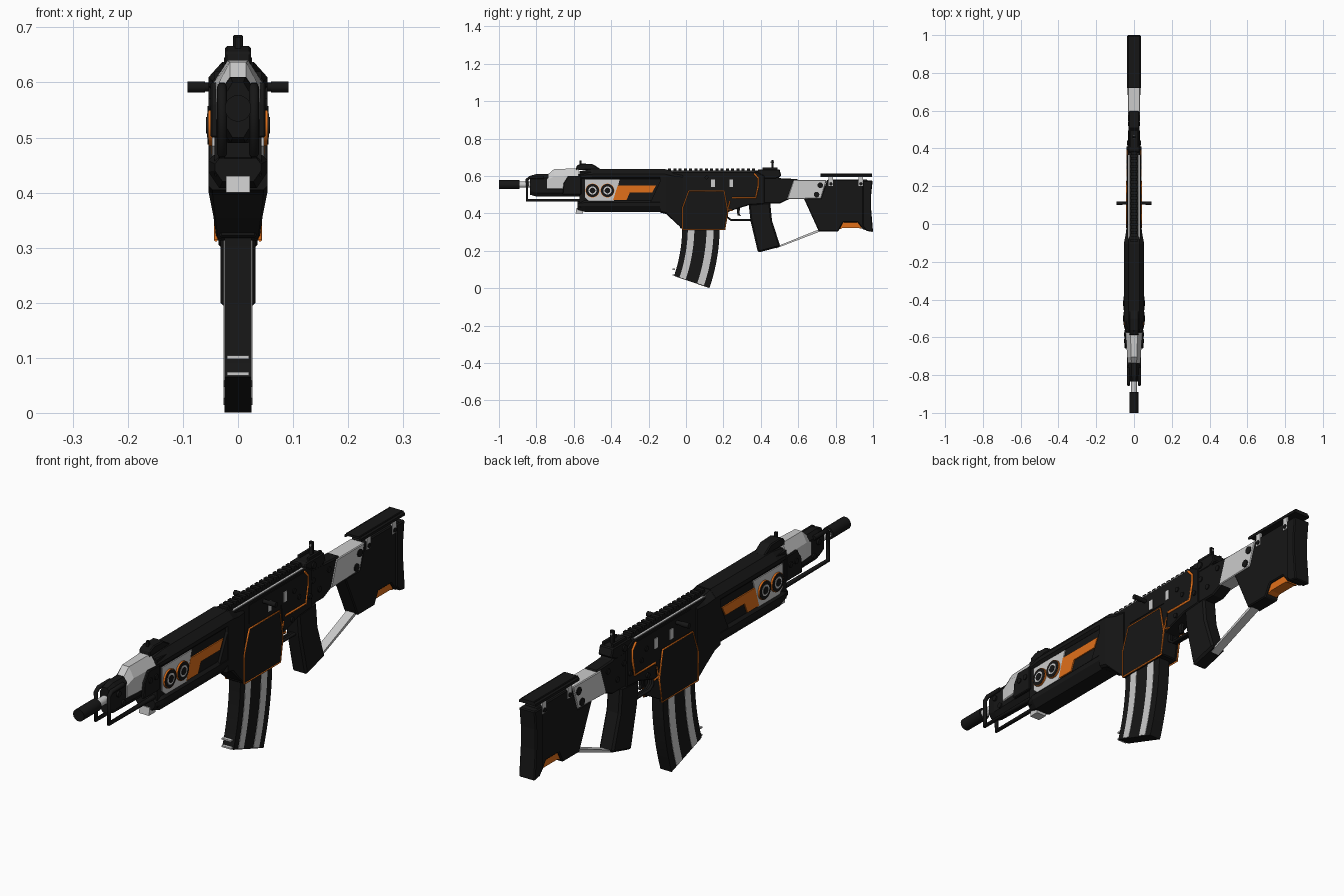
import bpy, bmesh, math
from mathutils import Matrix


def material(name, rgb):
    m = bpy.data.materials.new(name)
    m.diffuse_color = (*rgb, 1)
    return m


BLACK = material("black", (0.008, 0.008, 0.008))
ORANGE = material("orange", (0.75, 0.16, 0.01))
GREY = None


def finish(bm, name, mat, mirror=False, bevel=0, smooth=False):
    bmesh.ops.recalc_face_normals(bm, faces=bm.faces)
    me = bpy.data.meshes.new(name)
    bm.to_mesh(me)
    bm.free()
    if smooth:
        me.polygons.foreach_set("use_smooth", [True] * len(me.polygons))
        me.set_sharp_from_angle(angle=math.radians(35))
    ob = bpy.data.objects.new(name, me)
    bpy.context.collection.objects.link(ob)
    if mat:
        me.materials.append(mat)
    if bevel:
        b = ob.modifiers.new("bevel", 'BEVEL')
        b.width, b.segments, b.limit_method = bevel, 1, 'ANGLE'
    if mirror:
        ob.modifiers.new("mirror", 'MIRROR').use_bisect_axis[0] = False
    return ob


def loft(name, rings, mat=BLACK, mirror=False, bevel=0):
    """Skin between rings with equal point counts, capped at both ends."""
    bm = bmesh.new()
    vs = [[bm.verts.new(p) for p in r] for r in rings]
    n = len(vs[0])
    for a, b in zip(vs, vs[1:]):
        for i in range(n):
            bm.faces.new((a[i], a[(i + 1) % n], b[(i + 1) % n], b[i]))
    bm.faces.new(vs[0])
    bm.faces.new(vs[-1])
    return finish(bm, name, mat, mirror, bevel)


def plate(name, pts, x0, x1=None, mat=BLACK, bevel=0):
    """Side profile (y, z): centred slab of half width x0, or a mirrored pair x0..x1."""
    a, b = (-x0, x0) if x1 is None else (x0, x1)
    return loft(name, [[(x, y, z) for y, z in pts] for x in (a, b)], mat, x1 is not None, bevel)


def box(name, y0, y1, z0, z1, x0, x1=None, mat=BLACK, bevel=0):
    return plate(name, [(y0, z0), (y1, z0), (y1, z1), (y0, z1)], x0, x1, mat, bevel)


def ring(y, w, z0, z1, top, bot):
    """Chamfered cross-section at y; top and bot are (dx, dz) chamfers."""
    h = [(w - bot[0], z0), (w, z0 + bot[1]), (w, z1 - top[1]), (w - top[0], z1)]
    return [(x, y, z) for x, z in h] + [(-x, y, z) for x, z in reversed(h)]


def cyl(name, axis, a, b, p, r, mat=BLACK, mirror=False, n=24):
    """Cylinder from a to b along 'X' (p = y, z) or 'Y' (p = x, z)."""
    bm = bmesh.new()
    bmesh.ops.create_cone(bm, cap_ends=True, segments=n, radius1=r, radius2=r, depth=b - a)
    m = (a + b) / 2
    loc = (m, *p) if axis == 'X' else (p[0], m, p[1])
    rot = Matrix.Rotation(math.pi / 2, 4, 'Y' if axis == 'X' else 'X')
    bmesh.ops.transform(bm, matrix=Matrix.Translation(loc) @ rot, verts=bm.verts)
    return finish(bm, name, mat, mirror, 0, True)


def tube(name, pts, xs, r, mat=BLACK):
    """Thin pipe along a (y, z) path, repeated at each x."""
    cu = bpy.data.curves.new(name, 'CURVE')
    cu.dimensions, cu.bevel_depth, cu.bevel_resolution = '3D', r, 1
    cu.use_fill_caps = True
    for x in xs:
        s = cu.splines.new('POLY')
        s.points.add(len(pts) - 1)
        for q, (y, z) in zip(s.points, pts):
            q.co = (x, y, z, 1)
    if mat:
        cu.materials.append(mat)
    bpy.context.collection.objects.link(bpy.data.objects.new(name, cu))


# Barrel and muzzle
cyl("barrel", 'Y', -0.92, -0.55, (0, 0.553), 0.016, GREY)
cyl("muzzle", 'Y', -1.0, -0.89, (0, 0.553), 0.024)
cyl("muzzle_bore", 'Y', -1.0005, -0.98, (0, 0.553), 0.014)
loft("front_block", [ring(-0.835, 0.022, 0.50, 0.60, (.012, .02), (.012, .02)),
                     ring(-0.80, 0.027, 0.49, 0.61, (.014, .02), (.014, .02)),
                     ring(-0.57, 0.033, 0.49, 0.61, (.014, .02), (.014, .02))])
tube("front_loop", [(-0.76, 0.592), (-0.835, 0.592), (-0.85, 0.58), (-0.85, 0.47), (-0.57, 0.47)],
     (-0.029, 0.029), 0.009)

# Grey nose shroud
loft("nose_shroud", [ring(-0.742, 0.032, 0.53, 0.605, (.018, .025), (.003, .003)),
                     ring(-0.705, 0.036, 0.53, 0.637, (.021, .04), (.003, .003)),
                     ring(-0.575, 0.044, 0.53, 0.64, (.025, .04), (.003, .003))], GREY)
plate("nose_side_plate", [(-0.66, .5), (-0.56, .5), (-0.56, .6), (-0.63, .6), (-0.655, .56)], 0.036, 0.05, bevel=.003)
for y, z in ((-0.62, .56), (-0.585, .56), (-0.79, .565), (-0.76, .52)):
    cyl("nose_screw", 'X', 0.02, 0.054 if y > -0.7 else 0.034, (y, z), 0.011, BLACK, True, 12)

# Handguard: core with overhanging upper and lower shells
box("handguard_core", -0.57, -0.11, 0.43, 0.62, 0.043)
loft("handguard_upper", [ring(-0.57, 0.046, 0.583, 0.625, (.02, .022), (.008, .008)),
                         ring(-0.50, 0.054, 0.583, 0.637, (.025, .028), (.01, .01)),
                         ring(-0.11, 0.054, 0.583, 0.637, (.025, .028), (.01, .01))])
loft("handguard_lower", [ring(-0.58, 0.042, 0.42, 0.462, (.008, .01), (.014, .02)),
                         ring(-0.54, 0.054, 0.408, 0.468, (.01, .01), (.02, .03)),
                         ring(-0.11, 0.054, 0.408, 0.468, (.01, .01), (.02, .03))])
plate("handguard_rear_cheek", [(-0.19, .46), (-0.11, .46), (-0.11, .59), (-0.13, .59)], 0.04, 0.053)
plate("handguard_grey_foot", [(-0.59, .4), (-0.55, .4), (-0.55, .425), (-0.585, .43)], 0.022, mat=GREY)
plate("lamp_plate", [(-0.54, .485), (-0.52, .466), (-0.385, .466), (-0.355, .58), (-0.54, .58)], 0.04, 0.047, GREY)
plate("orange_panel", [(-0.39, .47), (-0.365, .55), (-0.16, .55), (-0.18, .512), (-0.30, .512), (-0.318, .47)],
      0.04, 0.048, ORANGE)
for y in (-0.5, -0.42):
    for part, r, x, m in (("rim", .037, .054, ORANGE), ("bezel", .035, .055, BLACK),
                          ("ring", .022, .0565, GREY), ("lens", .015, .058, BLACK)):
        cyl("lamp_" + part, 'X', 0.04, x, (y, .522), r, m, True)

# Transition from handguard to receiver and magazine well
loft("receiver_neck", [ring(-0.14, 0.054, 0.405, 0.635, (.024, .027), (.008, .008)),
                       ring(-0.105, 0.054, 0.396, 0.635, (.024, .027), (.008, .008)),
                       ring(-0.06, 0.045, 0.353, 0.622, (.02, .025), (.004, .006)),
                       ring(-0.015, 0.039, 0.313, 0.62, (.018, .025), (.003, .003))])

# Receiver
plate("receiver", [(-0.03, .318), (0.205, .318), (0.22, .405), (0.26, .42), (0.34, .445), (0.42, .45),
                   (0.42, .6), (0.38, .622), (-0.08, .622)], 0.034, bevel=.004)
PANEL = [(-0.018, .314), (-0.018, .43), (0.015, .52), (0.203, .52), (0.224, .41), (0.208, .314)]
plate("magwell_panel", PANEL, 0.03, 0.041)
tube("magwell_trim", PANEL + PANEL[:1], (-0.04, 0.04), 0.0035, ORANGE)
plate("receiver_rear_panel", [(0.235, .43), (0.24, .485), (0.37, .485), (0.385, .55), (0.385, .585),
                              (0.37, .61), (0.02, .61), (0.02, .535), (0.22, .535)], 0.03, 0.0365)
tube("receiver_trim", [(0.365, .612), (0.387, .588), (0.387, .55), (0.373, .483), (0.245, .483)],
     (-0.036, 0.036), 0.005, ORANGE)
tube("receiver_trim_lower", [(0.235, .465), (0.222, .42), (0.25, .415)], (-0.035, 0.035), 0.004, ORANGE)
for y in (0.145, 0.242):
    box("receiver_pin", y - .01, y + .01, .54, .58, 0.03, 0.039, GREY)
for y, z in ((0.3, .56), (0.33, .525), (0.29, .45), (0.4, .5)):
    cyl("receiver_screw", 'X', 0.02, 0.04, (y, z), 0.01, BLACK, True, 12)
cyl("charging_handle", 'X', -0.088, 0.088, (0.11, .592), 0.008)
cyl("charging_knob", 'X', 0.06, 0.092, (0.11, .592), 0.01, BLACK, True)

# Top rail with teeth
box("rail_base", -0.1, 0.38, 0.615, 0.63, 0.016)
for i in range(17):
    box("rail_tooth", -0.095 + i * .028, -0.079 + i * .028, 0.628, 0.641, 0.018)
box("rail_side_strip", -0.1, 0.365, 0.611, 0.624, 0.024, 0.031, GREY)

# Sights
plate("front_sight", [(-0.59, .63), (-0.585, .655), (-0.56, .666), (-0.5, .664), (-0.455, .635)], 0.024, bevel=.004)
box("front_sight_post", -0.57, -0.56, .65, .683, 0.005)
plate("rear_sight_base", [(0.37, .6), (0.385, .635), (0.5, .635), (0.51, .6), (0.48, .585), (0.4, .585)], 0.03, bevel=.004)
box("rear_sight_ear", .41, .49, .63, .655 - .01, 0.015, 0.025)
box("rear_sight_post", .456, .467, .63, .686, 0.009, bevel=.002)
cyl("rear_sight_eye", 'Y', .453, .47, (0, .672), 0.004, GREY, n=12)
cyl("rear_sight_screw", 'X', -0.036, 0.036, (0.43, .61), 0.013, n=12)

# Curved magazine with grey ribs
def arc_strip(name, r0, r1, w, mat, t1=0.329, steps=10):
    ts = [t1 * i / steps for i in range(steps + 1)]
    loft(name, [[(x, -0.84 + r * math.cos(t), .33 - r * math.sin(t))
                 for x, r in ((-w, r0), (w, r0), (w, r1), (-w, r1))] for t in ts], mat)


arc_strip("magazine", 0.82, 1.02, 0.0245, BLACK)
arc_strip("magazine_rib_front", 0.85, 0.885, 0.026, GREY, .325)
arc_strip("magazine_rib_rear", 0.95, 0.988, 0.026, GREY, .325)
for z in (.018, .048):
    box("magazine_front_bar", -0.0735, -0.06, z + .05, z + .056, 0.02, mat=GREY)

# Grip, trigger and guard
plate("grip", [(0.335, .45), (0.345, .36), (0.385, .19), (0.505, .222), (0.46, .36), (0.45, .46)], 0.032, bevel=.008)
tube("trigger_guard", [(0.22, .42), (0.22, .38), (0.24, .365), (0.35, .365)], (-.008, 0, .008), 0.006)
plate("trigger", [(0.27, .43), (0.29, .43), (0.285, .4), (0.295, .385), (0.275, .39)], 0.006)

# Stock tube, strut and lower brace
plate("stock_tube", [(0.36, .452), (0.5, .452), (0.56, .48), (0.6, .583), (0.5, .588), (0.48, .605), (0.39, .605)],
      0.028, bevel=.005)
for y, z in ((0.43, .55), (0.47, .5), (0.53, .555)):
    cyl("tube_screw", 'X', 0.02, 0.032, (y, z), 0.011, BLACK, True, 12)
plate("stock_strut", [(0.54, .475), (0.575, .578), (0.752, .578), (0.722, .48)], 0.031, mat=GREY, bevel=.003)
for y, z in ((0.718, .55), (0.698, .5)):
    cyl("strut_screw", 'X', 0.02, 0.035, (y, z), 0.015, BLACK, True, 16)
plate("stock_brace", [(0.48, .212), (0.49, .225), (0.72, .318), (0.72, .304)], 0.018, mat=GREY)

# Butt stock
plate("stock_body", [(0.63, .48), (0.72, .48), (0.755, .58), (0.97, .58), (0.97, .307), (0.945, .315),
                     (0.918, .352), (0.84, .352), (0.815, .304), (0.71, .304)], 0.03, bevel=.004)
plate("butt_pad", [(0.945, .575), (0.998, .575), (0.99, .5), (0.99, .42), (1.0, .3), (0.965, .306), (0.945, .33)],
      0.035, bevel=.004)
plate("stock_orange_insert", [(0.82, .315), (0.84, .322), (0.925, .322), (0.94, .315), (0.925, .36), (0.835, .36)],
      0.022, mat=ORANGE)
plate("cheek_rest", [(0.72, .602), (0.735, .596), (0.995, .596), (0.995, .611), (0.72, .611)], 0.03)
loft("cheek_rest_lip", [[(x, y, z) for x, z in ((.026, .612), (.036, .604), (.036, .594), (.028, .597))]
                        for y in (0.72, 0.995)], BLACK, True)
for y in (0.775, 0.935):
    box("cheek_post", y - .012, y + .012, .545, .598, 0.024, 0.033, GREY)
    cyl("cheek_post_screw", 'X', 0.025, 0.036, (y, .558), 0.009, BLACK, True, 12)
